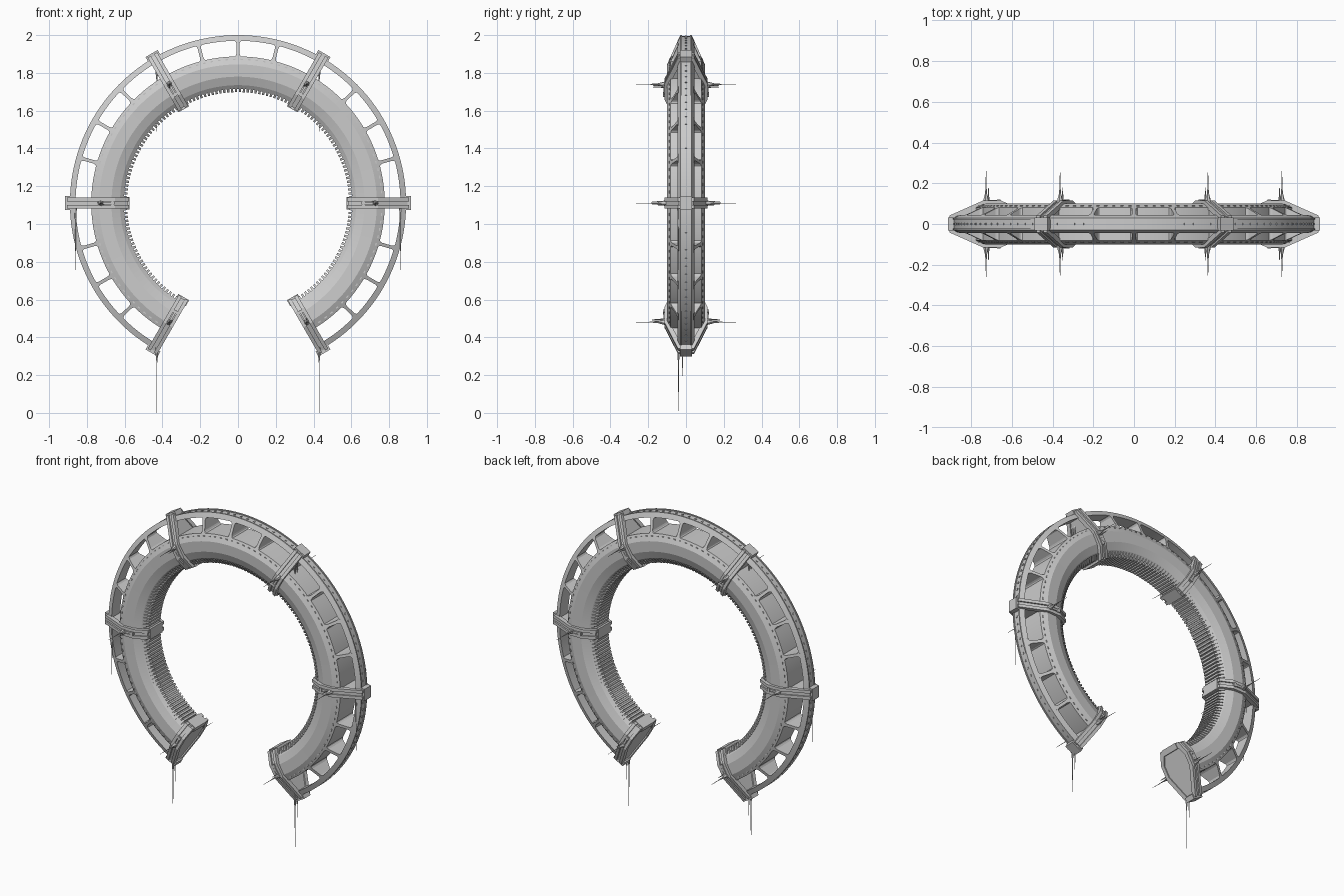
import bpy
import bmesh
from math import radians, cos, sin
from mathutils import Vector

if "Cube" in bpy.data.objects:
    bpy.data.objects.remove(bpy.data.objects["Cube"], do_unlink=True)

CENTRE = Vector((0, 0, 1.11))
START, END = -60, 240
COLLARS = range(START, END + 1, 60)

hull_grey = bpy.data.materials.new("hull_grey")
hull_grey.use_nodes = True
GREY = (0.6, 0.6, 0.6, 1)
hull_grey.diffuse_color = GREY
hull_grey.node_tree.nodes["Principled BSDF"].inputs["Base Color"].default_value = GREY


def place(angle, r, y, t=0.0):
    """Point at radius r, depth y and tangential offset t around the ring."""
    a = radians(angle)
    return CENTRE + Vector((r * cos(a) - t * sin(a), y, r * sin(a) + t * cos(a)))


def both(half):
    """Mirror a half outline of (r, y) points into a closed one."""
    return half + [(r, -y) for r, y in reversed(half)]


def loft(bm, rings, caps=True, loop=False):
    """Join rings of points into a skin."""
    rows = [[bm.verts.new(p) for p in ring] for ring in rings]
    n = len(rows[0])
    pairs = list(zip(rows, rows[1:])) + ([(rows[-1], rows[0])] if loop else [])
    for a, b in pairs:
        for i in range(n):
            j = (i + 1) % n
            bm.faces.new((a[i], a[j], b[j], b[i]))
    if caps and not loop:
        bm.faces.new(rows[0])
        bm.faces.new(rows[-1])


def plate(bm, angle, outline, t0, t1):
    loft(bm, [[place(angle, r, y, t) for r, y in outline] for t in (t0, t1)])


def box(bm, angle, r0, r1, y0, y1, t):
    plate(bm, angle, [(r0, y0), (r0, y1), (r1, y1), (r1, y0)], -t, t)


def frame(bm, angle, outer, inner, t0, t1):
    """Hollow band following an outline."""
    loft(bm, [[place(angle, r, y, t) for r, y in o]
              for o, t in ((outer, t0), (outer, t1), (inner, t1), (inner, t0))], loop=True)


def needle(bm, base, direction, steps):
    """Tapering spike made from (distance, radius) steps."""
    d = Vector(direction)
    u = d.orthogonal().normalized()
    v = d.cross(u)
    loft(bm, [[base + d * s + (u * cos(radians(k * 60)) + v * sin(radians(k * 60))) * w
               for k in range(6)] for s, w in steps])


def finish(name, bm, smooth=False):
    bmesh.ops.recalc_face_normals(bm, faces=bm.faces)
    mesh = bpy.data.meshes.new(name)
    bm.to_mesh(mesh)
    bm.free()
    mesh.materials.append(hull_grey)
    obj = bpy.data.objects.new(name, mesh)
    bpy.context.collection.objects.link(obj)
    if smooth:
        bpy.ops.object.select_all(action='DESELECT')
        obj.select_set(True)
        bpy.context.view_layer.objects.active = obj
        bpy.ops.object.shade_smooth_by_angle(angle=radians(15))


def sweep(name, half, steps=120):
    bm = bmesh.new()
    angles = [START + (END - START) * i / steps for i in range(steps + 1)]
    loft(bm, [[place(a, r, y) for r, y in both(half)] for a in angles])
    finish(name, bm, True)


def slope(r):
    """Half depth of the tapering outer side at radius r."""
    return 0.1 - 0.45 * (r - 0.735)


# Main tube and outer rail
sweep("ring_hull", [(0.605, 0.065), (0.625, 0.08), (0.67, 0.098),
                    (0.735, 0.1), (0.777, slope(0.777))])
sweep("outer_rail", [(0.86, slope(0.86)), (0.89, 0.03), (0.89, 0.022), (0.884, 0.022)])

# Ribbed lining on the inside of the ring
bm = bmesh.new()
slat = both([(0.588, 0.06), (0.618, 0.082)])
for i in range(150):
    plate(bm, START + 1 + i * 2, slat, -0.006, 0.006)
finish("inner_slats", bm)

# Flared struts between hull and rail
bm = bmesh.new()
for collar in list(COLLARS)[:-1]:
    for step in (16, 30, 44):
        rings = []
        for r, t in ((0.77, 0.024), (0.782, 0.012), (0.792, 0.009),
                     (0.848, 0.009), (0.856, 0.013), (0.866, 0.024)):
            y = slope(r)
            rings.append([place(collar + step, r, s * y, k * t)
                          for s, k in ((-1, -1), (1, -1), (1, 1), (-1, 1))])
        loft(bm, rings)
finish("rail_struts", bm)

# Rivets in the rail groove and along the hull sides
bm = bmesh.new()
for i in range(100):
    a = START + 1.5 + i * 3
    box(bm, a, 0.88, 0.888, -0.005, 0.005, 0.005)
    for s in (-1, 1):
        y = slope(0.762)
        box(bm, a, 0.759, 0.765, s * (y - 0.004), s * (y + 0.003), 0.007)
finish("rivets", bm)

# Collars: bulkhead, paired bands, end blocks and bolts
core = both([(0.585, 0.075), (0.655, 0.107), (0.738, 0.107), (0.898, 0.036)])
band = both([(0.578, 0.08), (0.652, 0.115), (0.742, 0.115), (0.906, 0.042)])
hollow = both([(0.61, 0.065), (0.66, 0.092), (0.73, 0.092), (0.88, 0.025)])
for n, a in enumerate(COLLARS):
    bm = bmesh.new()
    plate(bm, a, core, -0.022, 0.022)
    frame(bm, a, band, hollow, 0.01, 0.029)
    frame(bm, a, band, hollow, -0.029, -0.01)
    box(bm, a, 0.885, 0.915, -0.032, 0.032, 0.037)
    box(bm, a, 0.574, 0.61, -0.06, 0.06, 0.033)
    for s in (-1, 1):
        box(bm, a, 0.655, 0.735, s * 0.1, s * 0.118, 0.006)
        for r in (0.665, 0.725):
            box(bm, a, r - 0.008, r + 0.008, s * 0.1, s * 0.121, 0.012)
    finish(f"collar_{n + 1}", bm)

# Antennas: side spikes on both faces and one hanging from each collar
bm = bmesh.new()
for a in COLLARS:
    for s in (-1, 1):
        needle(bm, place(a, 0.727, s * 0.105), (0, s, 0),
               [(0, 0.017), (0.02, 0.012), (0.045, 0.005), (0.09, 0.002), (0.16, 0.001)])
        needle(bm, place(a, 0.715, s * 0.105, 0.008), (0, s, 0),
               [(0, 0.006), (0.04, 0.003), (0.075, 0.001)])
    root = place(a, 0.86, -0.04)
    needle(bm, root, (0, 0, -1), [(0, 0.008), (0.08, 0.005), (0.09, 0.0025),
                                  (0.2, 0.002), (0.365, 0.001)])
    needle(bm, root + Vector((0, 0.022, 0)), (0, 0, -1),
           [(0, 0.006), (0.08, 0.003), (0.17, 0.001)])
finish("antennas", bm)
